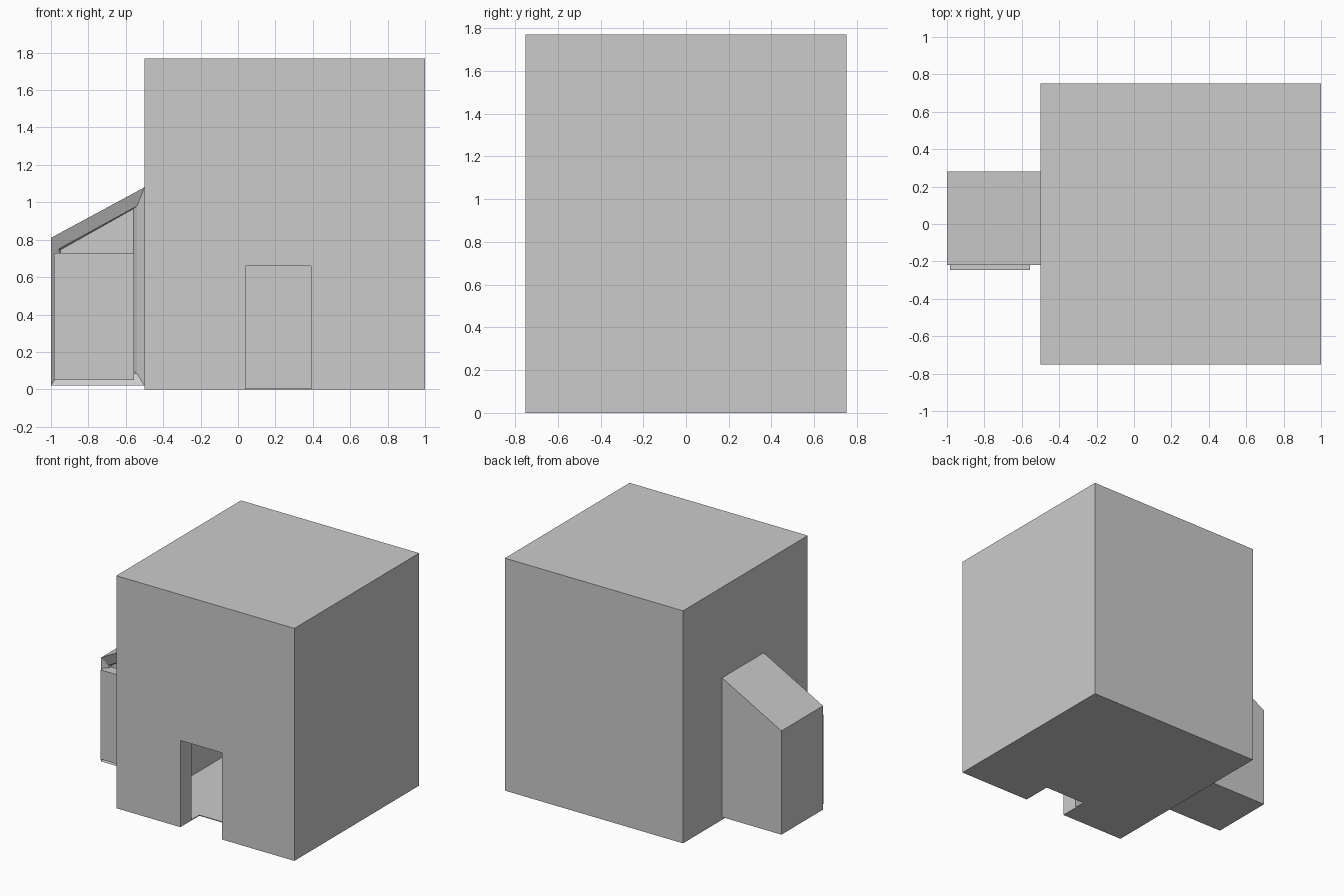
import bpy, bmesh

if "Cube" in bpy.data.objects:
    bpy.data.objects.remove(bpy.data.objects["Cube"])


def mesh_object(name, bm):
    bmesh.ops.recalc_face_normals(bm, faces=bm.faces[:])
    me = bpy.data.meshes.new(name)
    bm.to_mesh(me)
    bm.free()
    ob = bpy.data.objects.new(name, me)
    bpy.context.collection.objects.link(ob)
    return ob


def box(name, lo, hi):
    bm = bmesh.new()
    bmesh.ops.create_cube(bm, size=1)
    for v in bm.verts:
        v.co = [(lo[i] + hi[i]) / 2 + v.co[i] * (hi[i] - lo[i]) for i in range(3)]
    return mesh_object(name, bm)


def cut(target, cutter):
    cutter.hide_render = True
    cutter.hide_viewport = True
    mod = target.modifiers.new(cutter.name, 'BOOLEAN')
    mod.operation = 'DIFFERENCE'
    mod.solver = 'EXACT'
    mod.object = cutter


def loft(name, rings):
    """Closed solid through equal-length (y, [(x, z), ...]) rings."""
    bm = bmesh.new()
    loops = [[bm.verts.new((x, y, z)) for x, z in pts] for y, pts in rings]
    for a, b in zip(loops, loops[1:]):
        n = len(a)
        for i in range(n):
            j = (i + 1) % n
            bm.faces.new((a[i], a[j], b[j], b[i]))
    bm.faces.new(loops[0])
    bm.faces.new(loops[-1])
    return mesh_object(name, bm)


# Hollow main block with thick walls and a thin floor
house = box("main_walls", (-0.5, -0.75, 0), (1, 0.75, 1.77))
cut(house, box("room_cutter", (-0.37, -0.617, 0.006), (0.87, 0.617, 1.64)))

# Doorway through the front wall, also notching the floor
cut(house, box("doorway_cutter", (0.04, -0.9, -0.1), (0.39, -0.523, 0.66)))

# Lean-to with sloping roof; bevelled rim leads to a recessed front
outer = [(-1, 0.02), (-0.5, 0.02), (-0.5, 1.08), (-1, 0.81)]
inner = [(-0.96, 0.085), (-0.54, 0.085), (-0.54, 0.98), (-0.96, 0.75)]
opening = [(-0.95, 0.1), (-0.56, 0.1), (-0.56, 0.965), (-0.95, 0.745)]
loft("lean_to", [(0.28, outer), (-0.22, outer), (-0.19, inner), (-0.16, opening)])

# Panel closing the lower part of the lean-to front
box("front_panel", (-0.985, -0.245, 0.05), (-0.555, -0.165, 0.73))
